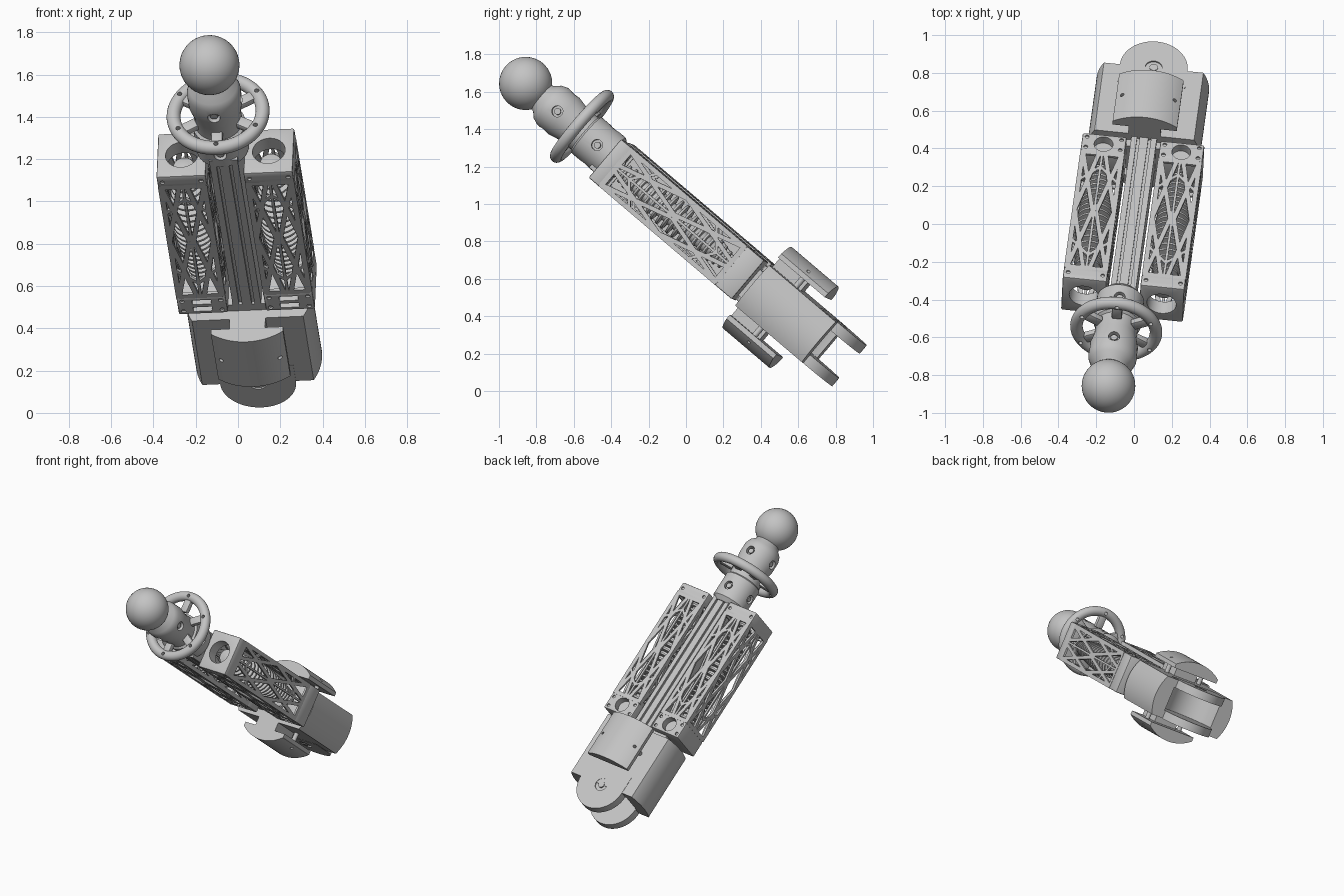
import bpy, bmesh, math
from mathutils import Matrix, Vector

old = bpy.data.objects.get("Cube")
if old:
    bpy.data.objects.remove(old, do_unlink=True)

mat = bpy.data.materials.new("light grey")
mat.use_nodes = True
GREY = (0.55, 0.55, 0.55, 1)
mat.diffuse_color = GREY
mat.node_tree.nodes["Principled BSDF"].inputs["Base Color"].default_value = GREY

# Tilted arm frame: origin at the ball, +z runs up the arm, +y is its upper side
up = Vector((-0.106, -0.758, 0.644)).normalized()
side = Vector((1, -0.105, 0.045))
side = (side - up * side.dot(up)).normalized()
FRAME = Matrix((side, up.cross(side), up)).transposed().to_4x4()
FRAME.translation = (-0.135, -0.857, 1.645)
CU, CV = 0.01, -0.03          # centre line of the lower arm


def finish(name, bm, cutters=(), bevel=0):
    """Turn a mesh into a named part, subtract cutters and place it on the arm."""
    def make(label, b):
        bmesh.ops.recalc_face_normals(b, faces=b.faces)
        me = bpy.data.meshes.new(label)
        b.to_mesh(me)
        b.free()
        me.materials.append(mat)
        ob = bpy.data.objects.new(label, me)
        bpy.context.collection.objects.link(ob)
        ob.matrix_world = FRAME
        return ob
    ob = make(name, bm)
    bpy.ops.object.select_all(action='DESELECT')
    ob.select_set(True)
    bpy.context.view_layer.objects.active = ob
    if bevel:
        m = ob.modifiers.new("bevel", 'BEVEL')
        m.width, m.segments, m.limit_method = bevel, 2, 'ANGLE'
        bpy.ops.object.modifier_apply(modifier=m.name)
    for c in cutters:
        cut = make("cutter", c)
        cut.hide_render = True
        m = ob.modifiers.new("cut", 'BOOLEAN')
        m.operation, m.solver, m.object = 'DIFFERENCE', 'EXACT', cut
        bpy.ops.object.modifier_apply(modifier=m.name)
        bpy.data.objects.remove(cut, do_unlink=True)
    bpy.ops.object.shade_smooth_by_angle(angle=math.radians(35))
    return ob


def box(bm, centre, size, rot=None):
    m = Matrix.Translation(centre) @ (rot or Matrix()) @ Matrix.Diagonal((*size, 1))
    bmesh.ops.create_cube(bm, size=1, matrix=m)
    return bm


def rod(bm, centre, radius, depth, axis='Z', sides=32):
    rot = {'X': Matrix.Rotation(math.pi / 2, 4, 'Y'),
           'Y': Matrix.Rotation(math.pi / 2, 4, 'X'), 'Z': Matrix()}[axis]
    bmesh.ops.create_cone(bm, cap_ends=True, segments=sides, radius1=radius, radius2=radius,
                          depth=depth, matrix=Matrix.Translation(centre) @ rot)
    return bm


def lathe(bm, profile, centre, steps=48, closed=False):
    """Spin (radius, height) points around the arm axis."""
    cx, cy = centre
    pts = [bm.verts.new((cx + r, cy, z)) for r, z in profile]
    pairs = list(zip(pts, pts[1:])) + ([(pts[-1], pts[0])] if closed else [])
    edges = [bm.edges.new(p) for p in pairs]
    bmesh.ops.spin(bm, geom=pts + edges, cent=(cx, cy, 0), axis=(0, 0, 1),
                   angle=math.tau, steps=steps, use_merge=True)
    bmesh.ops.remove_doubles(bm, verts=bm.verts, dist=1e-5)
    return bm


def prism(bm, outline, move, axis):
    """Extrude a closed outline of 3D points."""
    f = bm.faces.new([bm.verts.new(p) for p in outline])
    out = bmesh.ops.extrude_face_region(bm, geom=[f])['geom']
    bmesh.ops.translate(bm, vec=Vector(axis) * move,
                        verts=[v for v in out if isinstance(v, bmesh.types.BMVert)])
    return bm


def arc(radius, start, end, n=20):
    return [(radius * math.cos(a), radius * math.sin(a))
            for a in (math.radians(start + (end - start) * i / n) for i in range(n + 1))]


# Ball and the domed neck under it
ball = bmesh.new()
bmesh.ops.create_uvsphere(ball, u_segments=48, v_segments=24, radius=0.142)
finish("ball", ball)

NECK = [(0, -0.08), (0.075, -0.1), (0.09, -0.13), (0.115, -0.155), (0.128, -0.19),
        (0.128, -0.27), (0.112, -0.34), (0.112, -0.42), (0.125, -0.43), (0.125, -0.6),
        (0.1, -0.63), (0, -0.63)]
holes = []
for axis in 'XY':
    for z in (-0.24, -0.52):
        for s in (-1, 1):
            c = (s * 0.12, 0, z) if axis == 'X' else (0, s * 0.12, z)
            holes.append(rod(bmesh.new(), c, 0.03, 0.05, axis, 20))
finish("neck", lathe(bmesh.new(), NECK, (0, 0)), holes)
bolts = bmesh.new()
for s in (-1, 1):
    for z in (-0.24, -0.52):
        rod(bolts, (0, s * 0.105, z), 0.018, 0.025, 'Y', 16)
        rod(bolts, (s * 0.105, 0, z), 0.018, 0.025, 'X', 16)
finish("neck_bolts", bolts)

# Hand ring with spokes
RZ, RY = -0.38, 0.02
tube = [(0.212 + x, RZ + z) for x, z in arc(0.033, 0, 342, 19)]
studs = [rod(bmesh.new(), (0.212 * math.cos(a), RY + 0.212 * math.sin(a), RZ), 0.011, 0.1, 'Z', 12)
         for a in (math.tau * (i + 0.5) / 6 for i in range(6))]
finish("hand_ring", lathe(bmesh.new(), tube, (0, RY), 64, True), studs)
spokes = bmesh.new()
for i in range(6):
    rot = Matrix.Rotation(math.tau * (i + 0.5) / 6, 4, 'Z')
    box(spokes, Vector((0, RY, RZ)) + rot @ Vector((0.15, 0, 0)), (0.1, 0.055, 0.035), rot)
finish("ring_spokes", spokes, bevel=0.008)

# Slotted centre rail
rail = box(bmesh.new(), (CU, -0.015, -1.13), (0.135, 0.21, 1.14))
slots = [box(bmesh.new(), (CU + x, -0.015 + s * 0.105, -1.13), (0.014, 0.03, 1.2))
         for s in (-1, 1) for x in (-0.03, 0.03)]
finish("centre_rail", rail, slots)

# Lattice cages, one on each side of the rail
HW, HD, TOP, BOTTOM = 0.117, 0.135, -0.62, -1.63
WALL = 0.014


def bar(bm, turn, offset, p, q, width):
    """One strut on a cage wall, between wall points (across, height)."""
    a, b = Vector((p[0], 0, p[1])), Vector((q[0], 0, q[1]))
    d = b - a
    tilt = Matrix.Rotation(math.atan2(d.x, d.z), 4, 'Y')
    mid = (a + b) / 2 - Vector((0, offset - WALL / 2, 0))
    before = set(bm.verts)
    box(bm, mid, (width, WALL, d.length), tilt)
    bmesh.ops.transform(bm, matrix=turn, verts=[v for v in bm.verts if v not in before])


def cage(name, cx):
    cy = -0.02
    z0, z1 = BOTTOM + 0.12, TOP - 0.07
    zm = (z0 + z1) / 2
    bm = bmesh.new()
    for k in range(4):
        half, off = (HW, HD) if k % 2 == 0 else (HD, HW)
        turn = Matrix.Translation((cx, cy, 0)) @ Matrix.Rotation(k * math.pi / 2, 4, 'Z')
        e = half - 0.013
        for s in (-1, 1):
            bar(bm, turn, off, (s * e, z0), (s * e, z1), 0.026)
            for end in (z0, z1):
                q = (end + zm) / 2
                bar(bm, turn, off, (s * 0.015, end), (s * e, zm), 0.024)
                bar(bm, turn, off, (s * e, end), (s * 0.01, zm), 0.024)
                bar(bm, turn, off, (s * e, q), (0, zm + (end - zm) * 0.75), 0.016)
        bar(bm, turn, off, (0, z0), (0, z1), 0.014)
        for z in (z0 + 0.01, z1 - 0.01):
            bar(bm, turn, off, (-e, z), (e, z), 0.028)
    finish(name + "_lattice", bm)

    # Solid ends with round openings and corner screw holes
    def screws(z, axis):
        out = []
        for sx in (-1, 1):
            for s in (-1, 1):
                for dz in ((-0.035, 0.035) if axis == 'Y' and z < -1 else (0,)):
                    out.append(rod(bmesh.new(), (cx + sx * 0.092, cy + s * HD, z + dz),
                                   0.011, 0.02, axis, 12))
        return out
    top = box(bmesh.new(), (cx, cy, TOP - 0.04), (2 * HW, 2 * HD, 0.08))
    finish(name + "_top_cap", top,
           [rod(bmesh.new(), (cx, cy, TOP - 0.03), 0.078, 0.2)] + screws(TOP - 0.04, 'Y'), 0.008)
    low = box(bmesh.new(), (cx, cy, BOTTOM + 0.06), (2 * HW, 2 * HD, 0.12))
    well = rod(bmesh.new(), (cx, cy + HD, BOTTOM + 0.065), 0.05, 0.1, 'Y')
    windows = [box(bmesh.new(), (cx, cy - HD, BOTTOM + z), (0.09, 0.08, 0.03)) for z in (0.035, 0.085)]
    finish(name + "_base", low, [well] + windows + screws(BOTTOM + 0.06, 'Y'), 0.008)

    # Ribbed spindle inside the cage
    n = 22
    ribs = [(0, z1)]
    for i in range(n):
        z = z1 + (z0 - z1) * (i + 0.2) / n
        r = 0.045 + 0.05 * math.sin(math.pi * (i + 0.5) / n)
        ribs += [(r * 0.6, z), (r, z - 0.004), (r, z - 0.016), (r * 0.6, z - 0.02)]
    finish(name + "_spindle", lathe(bmesh.new(), ribs + [(0, z0)], (cx, cy), 32))


for label, s in (("left_cage", 1), ("right_cage", -1)):
    cage(label, CU + s * 0.207)

# Joint block with rounded flanks and a hollow between the fork prongs
JT, JB = -1.66, -2.13
outline = arc(0.3, -28, 28) + arc(0.3, 152, 208)
block = prism(bmesh.new(), [(CU + x, CV + y, JT) for x, y in outline], JB - JT, (0, 0, 1))
hollow = rod(bmesh.new(), (CU, CV, JB), 0.188, 0.17, 'Y', 48)
finish("joint_block", block, [hollow])

# Curved cover plates, their necks and standoffs, above and below the block
for label, s in (("upper", 1), ("lower", -1)):
    seg = [(CU + x, CV + s * y, JT) for x, y in arc(0.285, 53, 127)]
    seg += [(CU - 0.171, CV + s * 0.2, JT), (CU + 0.171, CV + s * 0.2, JT)]
    pins = [rod(bmesh.new(), (CU + x, CV + s * 0.25, JT - 0.17), 0.01, 0.06, 'Y', 12)
            for x in (-0.14, 0.14)]
    finish(label + "_cover", prism(bmesh.new(), seg, -0.33, (0, 0, 1)), pins)
    neck = box(bmesh.new(), (CU, CV + s * 0.17, JT - 0.1), (0.17, 0.08, 0.2))
    for x in (-0.13, 0.13):
        rod(neck, (CU + x, CV + s * 0.17, JT - 0.17), 0.016, 0.08, 'Y', 16)
    finish(label + "_cover_neck", neck)

    # Fork prong with a rounded end and pivot recess
    prong = [(CU + x, CV + s * 0.085, JB + z) for x, z in arc(0.18, 180, 360, 32)]
    prong += [(CU + 0.18, CV + s * 0.085, JB + 0.12), (CU - 0.18, CV + s * 0.085, JB + 0.12)]
    pivot = rod(bmesh.new(), (CU, CV + s * 0.145, JB), 0.045, 0.02, 'Y')
    finish(label + "_prong", prism(bmesh.new(), prong, s * 0.058, (0, 1, 0)), [pivot])
    finish(label + "_pivot_bolt", rod(bmesh.new(), (CU, CV + s * 0.137, JB), 0.022, 0.016, 'Y'))

# Link between the rail and the joint block
finish("rail_foot", box(bmesh.new(), (CU, CV, -1.645), (0.4, 0.18, 0.06)))
